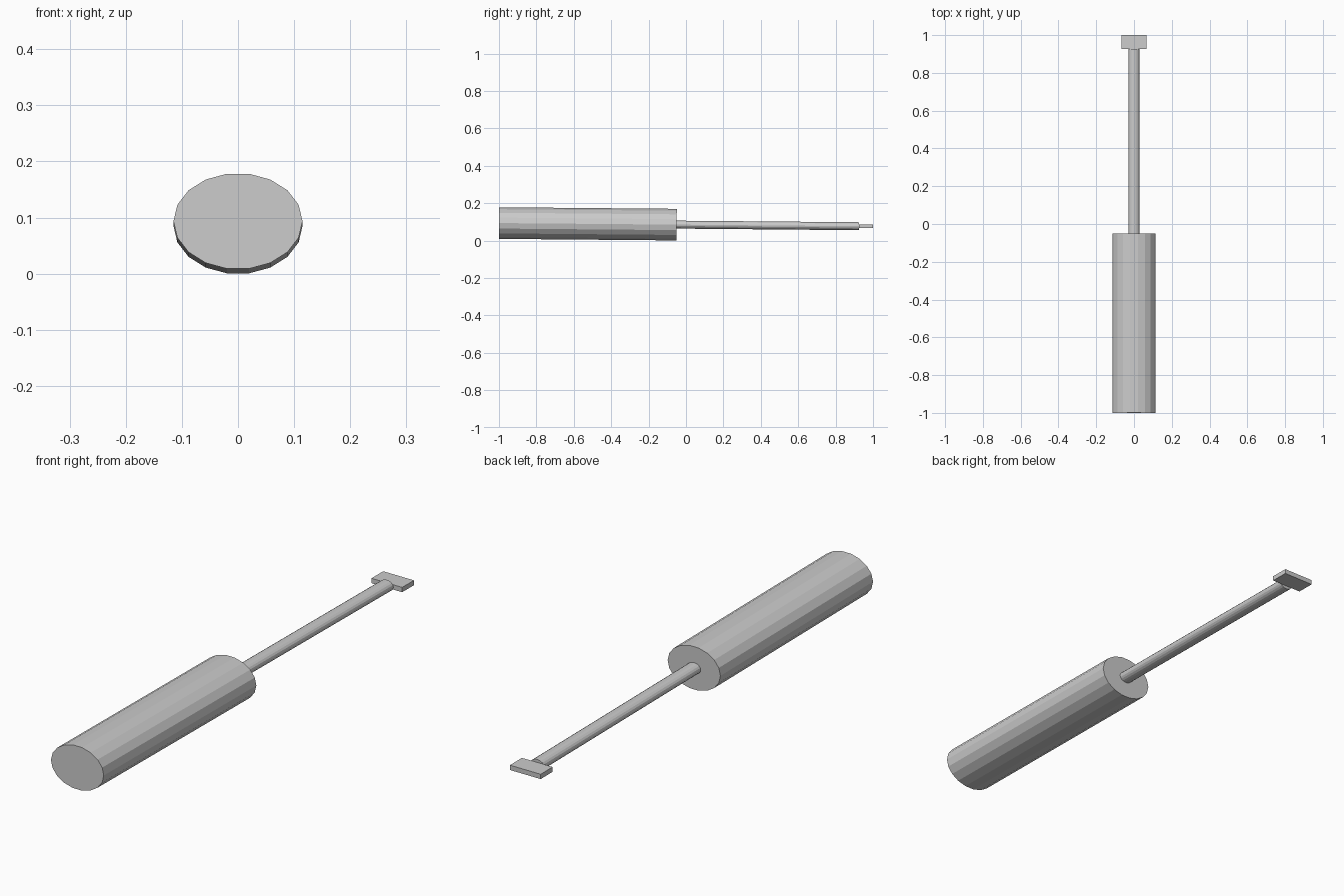
import bpy, math
from mathutils import Matrix, Vector

if "Cube" in bpy.data.objects:
    bpy.data.objects.remove(bpy.data.objects["Cube"])

steel = bpy.data.materials.new("plain grey")
steel.diffuse_color = (0.6, 0.6, 0.6, 1)
steel.use_nodes = True
steel.node_tree.nodes["Principled BSDF"].inputs["Base Color"].default_value = steel.diffuse_color

TILT = math.radians(-0.5)           # the whole tool dips slightly towards its tip
AXIS_Z = 0.0847                     # height of the tool's axis at y = 0


def finish(name, size, y0, y1):
    """Scale the new primitive (long axis along y) and lay it on the tilted axis."""
    ob = bpy.context.object
    ob.name = name
    ob.data.name = name
    place = (Matrix.Translation((0, 0, AXIS_Z))
             @ Matrix.Rotation(TILT, 4, 'X')
             @ Matrix.Translation((0, (y0 + y1) / 2, 0))
             @ Matrix.Diagonal((size[0], y1 - y0, size[1], 1)))
    ob.data.transform(place)
    ob.data.materials.append(steel)
    return ob


def oval_bar(name, sides, half_x, half_z, y0, y1):
    """Flat-sided bar with an oval section and a corner at each x extreme."""
    bpy.ops.mesh.primitive_cylinder_add(vertices=sides, radius=1, depth=1)
    data = bpy.context.object.data
    data.transform(Matrix.Rotation(math.pi / 2, 4, 'X')
                   @ Matrix.Rotation(math.pi / 2, 4, 'Z'))
    return finish(name, (half_x, half_z), y0, y1)


# Thick handle and thin shaft
oval_bar("handle", 18, 0.115, 0.0858, -1.0, -0.05)
oval_bar("shaft", 18, 0.029, 0.0215, -0.06, 0.926)

# Flat wide tip
bpy.ops.mesh.primitive_cube_add(size=1)
finish("blade_tip", (0.134, 0.019), 0.926, 1.0)
